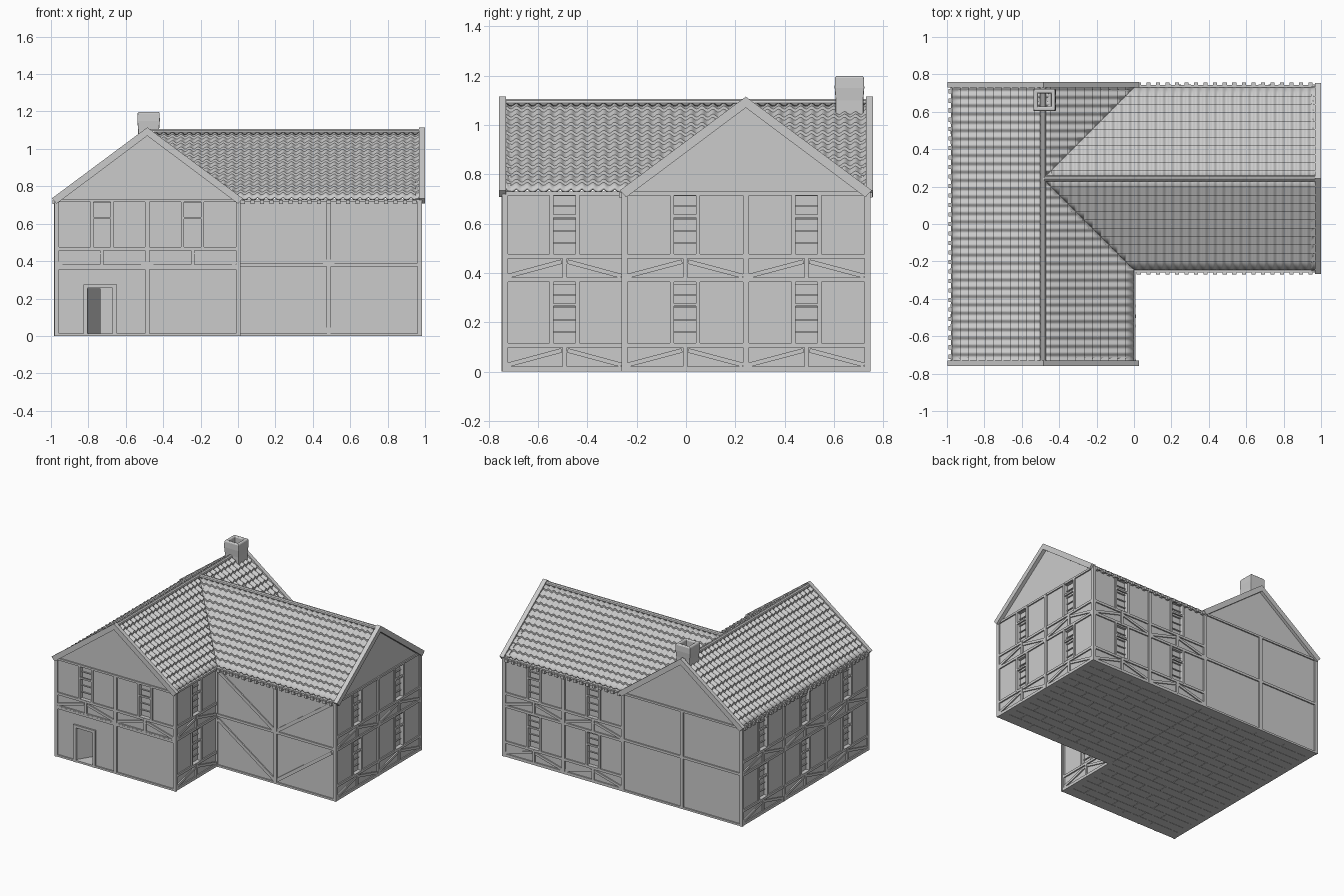
import bpy, bmesh, math
from mathutils import Matrix, Vector

if "Cube" in bpy.data.objects:
    bpy.data.objects.remove(bpy.data.objects["Cube"])

EAVE, RIDGE, PITCH = 0.73, 1.095, 0.745


def box(bm, lo, hi):
    c = [(a + b) / 2 for a, b in zip(lo, hi)]
    s = [b - a for a, b in zip(lo, hi)]
    bmesh.ops.create_cube(bm, size=1, matrix=Matrix.Translation(c) @ Matrix.Diagonal((*s, 1)))


def brace(bm, a, b, width=0.018, depth=0.008):
    dx, dz = b[0] - a[0], b[1] - a[1]
    m = (Matrix.Translation(((a[0] + b[0]) / 2, -depth / 2 + 0.001, (a[1] + b[1]) / 2))
         @ Matrix.Rotation(-math.atan2(dz, dx), 4, 'Y')
         @ Matrix.Diagonal((math.hypot(dx, dz), depth + 0.002, width, 1)))
    bmesh.ops.create_cube(bm, size=1, matrix=m)


def finish(name, bm, matrix=Matrix()):
    me = bpy.data.meshes.new(name)
    bm.to_mesh(me)
    bm.free()
    ob = bpy.data.objects.new(name, me)
    ob.matrix_world = matrix
    bpy.context.collection.objects.link(ob)
    return ob


def prism(bm, pts, y0, y1):
    # extruded outline in the local x-z plane
    f = bm.faces.new([bm.verts.new((x, y0, z)) for x, z in pts])
    r = bmesh.ops.extrude_face_region(bm, geom=[f])
    bmesh.ops.translate(bm, vec=(0, y1 - y0, 0), verts=[v for v in r['geom'] if isinstance(v, bmesh.types.BMVert)])
    bmesh.ops.recalc_face_normals(bm, faces=bm.faces)


def wall_panel(name, M, length, holes):
    # flat wall with rectangular openings, thickened inward
    us = sorted({0, length, *[h[0] for h in holes], *[h[1] for h in holes]})
    zs = sorted({0, EAVE, *[h[2] for h in holes], *[h[3] for h in holes]})
    bm = bmesh.new()
    for a, b in zip(us, us[1:]):
        for c, d in zip(zs, zs[1:]):
            if not any(h[0] < (a + b) / 2 < h[1] and h[2] < (c + d) / 2 < h[3] for h in holes):
                bm.faces.new([bm.verts.new((u, 0, z)) for u, z in ((a, c), (b, c), (b, d), (a, d))])
    bmesh.ops.remove_doubles(bm, verts=bm.verts, dist=1e-5)
    ob = finish(name + "_wall", bm, M)
    ob.modifiers.new("thickness", 'SOLIDIFY').thickness = 0.03


def face(name, x, y, turn, length, bays, style, gable=False, dentils=False):
    M = Matrix.Translation((x, y, 0)) @ Matrix.Rotation(math.radians(turn), 4, 'Z')
    t, w, holes = bmesh.new(), length / bays, []

    def beam(u0, u1, z0, z1, depth=0.01):
        box(t, (u0, -depth, z0), (u1, 0.002, z1))

    # posts, sill and top plate
    for i in range(bays + 1):
        beam(i * w - 0.011, i * w + 0.013, 0, EAVE)
    for z0, z1 in ((0, 0.014), (0.715, EAVE)):
        beam(0, length, z0, z1, 0.009)
    # windows with panelled braces below
    if style in ("windows", "door"):
        floors = (0.47,) if style == "door" else (0.11, 0.47)
        panes = bmesh.new()
        for base in floors:
            low, high = (0.015, base) if base < 0.3 else (0.375, base)
            head = base + 0.255
            beam(0, length, base - 0.012, base + 0.006, 0.009)
            beam(0, length, low - 0.012, low + 0.006, 0.009)
            for i in range(bays):
                a, c, b = i * w + 0.012, (i + 0.5) * w, (i + 1) * w - 0.012
                beam(c - 0.009, c + 0.009, low, high)
                brace(t, (a, low + 0.012), (c - 0.012, high - 0.024))
                brace(t, (b, low + 0.012), (c + 0.012, high - 0.024))
                for s in (-1, 1):
                    beam(c + s * 0.053 - 0.008, c + s * 0.053 + 0.008, base, head)
                beam(c - 0.055, c + 0.055, base + 0.155, base + 0.167, 0.009)
                holes.append((c - 0.046, c + 0.046, base + 0.006, head - 0.012))
                box(panes, (c - 0.05, 0.02, base), (c + 0.05, 0.024, head))
                for k in range(1, 5):
                    z = base + k * 0.05
                    box(panes, (c - 0.048, 0.012, z - 0.003), (c + 0.048, 0.021, z + 0.003))
        finish(name + "_windows", panes, M)
    # doorway and half open door leaf
    if style == "door":
        beam(0, length, 0.355, 0.372)
        holes.append((0.165, 0.30, 0.012, 0.255))
        for u in (0.143, 0.30):
            beam(u, u + 0.022, 0, 0.275, 0.012)
        beam(0.143, 0.322, 0.255, 0.275, 0.012)
        leaf = bmesh.new()
        box(leaf, (0, 0, 0.014), (0.132, 0.012, 0.253))
        finish("door_leaf", leaf, M @ Matrix.Translation((0.166, 0.012, 0)) @ Matrix.Rotation(math.radians(58), 4, 'Z'))
    # plain cross and V braces
    if style in ("cross", "vee"):
        beam(0, length, 0.372, 0.39, 0.009)
        beam(length / 2 - 0.013, length / 2 + 0.013, 0, EAVE)
    if style == "vee":
        for z0, z1 in ((0.385, 0.71), (0.02, 0.35)):
            brace(t, (0.015, z1), (length / 2, z0), 0.024)
            brace(t, (length - 0.025, z1), (length / 2, z0), 0.024)
    finish(name + "_timber_frame", t, M)
    wall_panel(name, M, length, holes)
    # gable triangle and barge boards
    if gable:
        m = length / 2
        g = bmesh.new()
        prism(g, [(0, EAVE), (length, EAVE), (m, 1.083)], 0, 0.025)
        finish(name + "_gable", g, M)
        g = bmesh.new()
        prism(g, [(m - 0.511, 0.735), (m, 1.115), (m + 0.511, 0.735), (m + 0.485, 0.707), (m, 1.07), (m - 0.485, 0.707)],
              -0.027 if name == "right_wing" else -0.023, 0.006)
        finish(name + "_barge_boards", g, M)
    # rafter ends under the eaves
    if dentils:
        d = bmesh.new()
        n = int(length / 0.05)
        for i in range(n):
            u = (i + 0.5) * length / n
            box(d, (u - 0.011, -0.021, 0.705), (u + 0.011, 0, 0.727))
        finish(name + "_rafter_ends", d, M)


face("front_gable", -0.97, -0.735, 0, 0.97, 2, "door", gable=True)
face("front_wing", 0, -0.25, 0, 0.97, 1, "vee", dentils=True)
face("inner_side", 0, -0.735, 90, 0.485, 1, "windows")
face("right_wing", 0.973, -0.25, 90, 0.985, 2, "windows", gable=True)
face("back_wing", 0.97, 0.735, 180, 0.97, 2, "windows", dentils=True)
face("back_gable", 0, 0.735, 180, 0.97, 1, "cross", gable=True)
face("left_side", -0.97, 0.735, 270, 1.47, 3, "windows", dentils=True)


def roof(name, origin, along, down, length, cut=None, rows=11, reach=0.487):
    # pantiles: waves along the ridge, stepped courses down the slope
    P, U, D = Vector((*origin, RIDGE)), Vector((*along, 0)), Vector((*down, 0))
    bm, h, n = bmesh.new(), reach / rows, int(round(length / 0.045)) * 8
    lines = []
    for k in range(rows):
        for d, lift in ((k * h, -0.004), ((k + 1) * h, 0.009)):
            lines.append([bm.verts.new(P + U * (length * i / n) + D * d + Vector(
                (0, 0, lift - PITCH * d + 0.006 * math.cos(i * math.pi / 4)))) for i in range(n + 1)])
    for a, b in zip(lines, lines[1:]):
        for i in range(n):
            bm.faces.new((a[i], a[i + 1], b[i + 1], b[i]))
    bm.normal_update()
    if sum(f.normal.z for f in bm.faces) < 0:
        bmesh.ops.reverse_faces(bm, faces=bm.faces)
    if cut:
        bmesh.ops.bisect_plane(bm, geom=bm.verts[:] + bm.edges[:] + bm.faces[:], plane_co=(-0.487, 0.242, 0),
                               plane_no=(*cut, 0), clear_outer=True)
    for f in bm.faces:
        f.smooth = abs(f.normal.z) > 0.35
    for e in bm.edges:
        if len(e.link_faces) == 2 and e.calc_face_angle(0) > 0.6:
            e.smooth = False
    ob = finish(name, bm)
    ob.modifiers.new("thickness", 'SOLIDIFY').thickness = 0.01


X, Y = -0.487, 0.242
roof("roof_left", (X, -0.732), (0, 1), (-1, 0), 1.464)
roof("roof_inner_front", (X, -0.732), (0, 1), (1, 0), 0.974, (1, 1))
roof("roof_inner_back", (X, Y), (0, 1), (1, 0), 0.49, (1, -1))
roof("roof_wing_front", (X, Y), (1, 0), (0, -1), 1.457, (-1, -1))
roof("roof_wing_back", (X, Y), (1, 0), (0, 1), 1.457, (-1, 1))

# ridge caps
for name, mid, length, turn in (("main_ridge", (X, 0), 1.464, 90), ("wing_ridge", ((X + 0.97) / 2, Y), 1.457, 0)):
    bm = bmesh.new()
    bmesh.ops.create_cone(bm, cap_ends=True, segments=10, radius1=0.016, radius2=0.016, depth=length)
    finish(name, bm, Matrix.Translation((*mid, 1.09)) @ Matrix.Rotation(math.radians(turn), 4, 'Z')
           @ Matrix.Rotation(math.pi / 2, 4, 'Y'))

# chimney with hollow top
bm = bmesh.new()
rings = []
for r, z in ((0.056, 0.98), (0.056, 1.10), (0.06, 1.15), (0.059, 1.19), (0.055, 1.198), (0.04, 1.198), (0.036, 1.19), (0.036, 1.08)):
    rings.append([bm.verts.new((-0.478 + r * sx, 0.663 + r * sy, z)) for sx, sy in ((-1, -1), (1, -1), (1, 1), (-1, 1))])
for a, b in zip(rings, rings[1:]):
    for i in range(4):
        bm.faces.new((a[i], a[(i + 1) % 4], b[(i + 1) % 4], b[i]))
bm.faces.new(rings[-1])
bm.faces.new(rings[0][::-1])
ob = finish("chimney", bm)
bev = ob.modifiers.new("bevel", 'BEVEL')
bev.width, bev.segments = 0.004, 2

# floor slab with staggered planks underneath
bm = bmesh.new()
for x0, x1, y0, y1 in ((-0.97, 0, -0.735, 0.735), (0, 0.97, -0.25, 0.735)):
    box(bm, (x0, y0, 0.002), (x1, y1, 0.012))
    rows = round((y1 - y0) / 0.07)
    h = (y1 - y0) / rows
    for r in range(rows):
        cuts = [x0] + [x0 + (k + 0.5 * (r % 2)) * 0.2425 for k in range(1, 4)] + [x1]
        for a, b in zip(cuts, cuts[1:]):
            box(bm, (a + 0.001, y0 + r * h + 0.001, 0), (b - 0.001, y0 + (r + 1) * h - 0.001, 0.004))
finish("plank_floor", bm)
